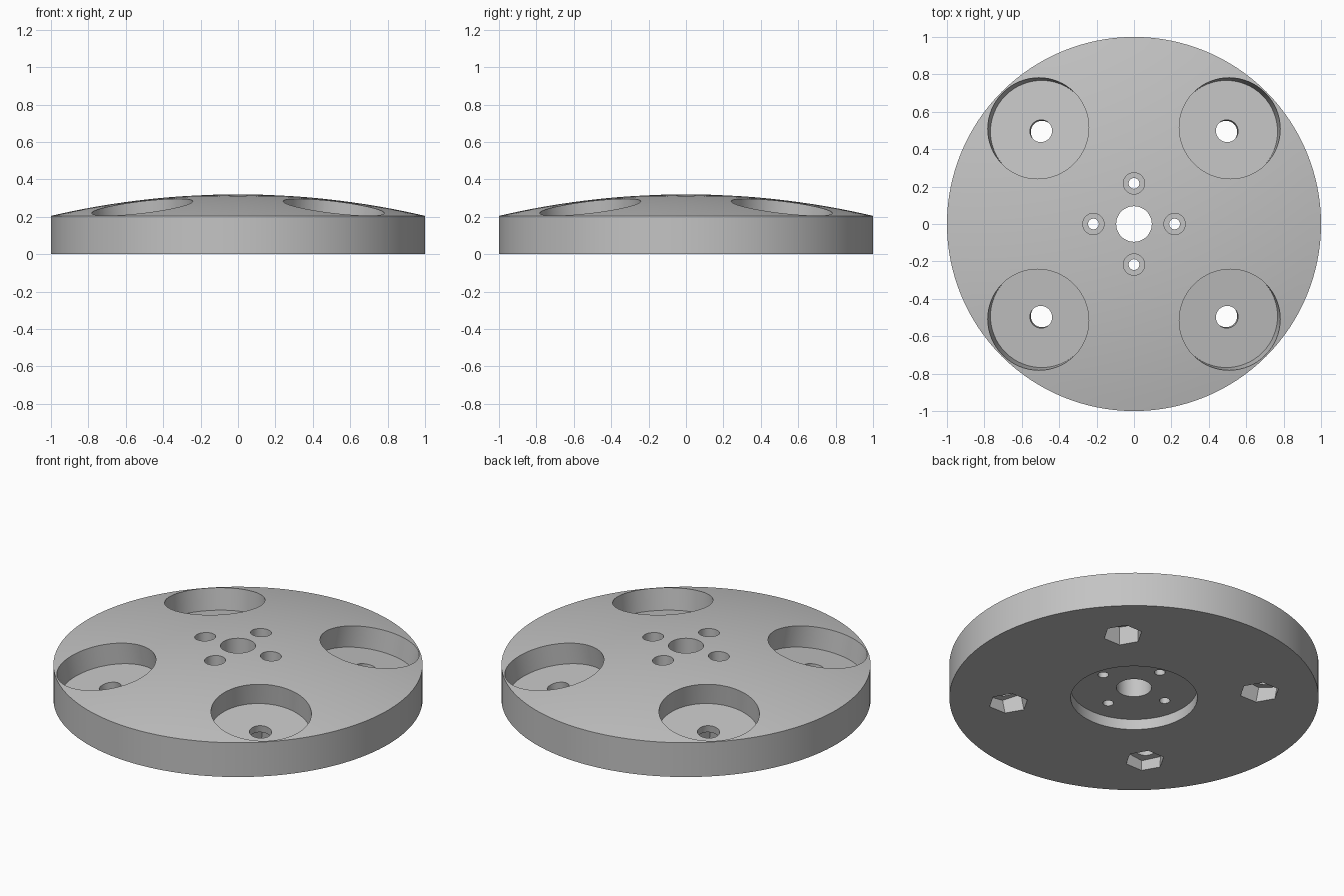
import bpy, bmesh, math
from mathutils import Vector, Matrix

if "Cube" in bpy.data.objects:
    bpy.data.objects.remove(bpy.data.objects["Cube"], do_unlink=True)

WALL_Z, TOP_Z = 0.205, 0.32
RISE = TOP_Z - WALL_Z
R = (1 + RISE ** 2) / (2 * RISE)          # radius of the domed top
CENTRE = Vector((0, 0, TOP_Z - R))        # centre of the dome sphere

grey = bpy.data.materials.new("plain grey")
grey.use_nodes = True
grey.diffuse_color = (0.55, 0.55, 0.55, 1)
grey.node_tree.nodes["Principled BSDF"].inputs["Base Color"].default_value = (0.55, 0.55, 0.55, 1)


def new_object(name, bm):
    mesh = bpy.data.meshes.new(name)
    bmesh.ops.recalc_face_normals(bm, faces=bm.faces)
    bm.to_mesh(mesh)
    bm.free()
    obj = bpy.data.objects.new(name, mesh)
    bpy.context.collection.objects.link(obj)
    return obj


def lathe(name, profile, sides):
    """Spin a closed (radius, z) outline around the z axis."""
    bm = bmesh.new()
    rings = []
    for i in range(sides):
        a = 2 * math.pi * i / sides
        rings.append([bm.verts.new((r * math.cos(a), r * math.sin(a), z)) for r, z in profile])
    n = len(profile)
    for i in range(sides):
        a, b = rings[i], rings[(i + 1) % sides]
        for j in range(n):
            k = (j + 1) % n
            bm.faces.new((a[j], b[j], b[k], a[k]))
    return new_object(name, bm)


def cutter(name, radius, low, high, sides, origin, direction):
    """Prism running from low to high along a direction from the origin."""
    bm = bmesh.new()
    turn = Vector((0, 0, 1)).rotation_difference(direction).to_matrix().to_4x4()
    base = Matrix.Translation(origin) @ turn
    ends = []
    for z in (low, high):
        ends.append([bm.verts.new(base @ Vector((radius * math.cos(2 * math.pi * i / sides),
                                                 radius * math.sin(2 * math.pi * i / sides), z)))
                     for i in range(sides)])
    bm.faces.new(ends[0][::-1])
    bm.faces.new(ends[1])
    for i in range(sides):
        j = (i + 1) % sides
        bm.faces.new((ends[0][i], ends[0][j], ends[1][j], ends[1][i]))
    obj = new_object(name, bm)
    obj.hide_render = True
    return obj


# Domed disc with central bore and round recess underneath
BORE, RECESS_R, RECESS_Z = 0.095, 0.343, 0.0625
profile = [(BORE, RECESS_Z), (RECESS_R, RECESS_Z), (RECESS_R, 0), (1, 0)]
STEPS = 14
for i in range(STEPS + 1):
    r = 1 + (BORE - 1) * i / STEPS
    profile.append((r, CENTRE.z + math.sqrt(R * R - r * r)))
disc = lathe("domed_disc", profile, 128)

cutters = []

# Four tilted pockets, each with a bolt hole and hexagonal nut trap
FLOOR = R - 0.135
for sx in (1, -1):
    for sy in (1, -1):
        x, y = 0.513 * sx, 0.513 * sy
        axis = Vector((x, y, math.sqrt(R * R - x * x - y * y))).normalized()
        cutters += [
            cutter("pocket_cutter", 0.272, FLOOR, R + 0.2, 64, CENTRE, axis),
            cutter("bolt_hole_cutter", 0.06, FLOOR - 0.09, FLOOR + 0.05, 32, CENTRE, axis),
            cutter("nut_trap_cutter", 0.107, FLOOR - 0.4, FLOOR - 0.043, 6, CENTRE, axis),
        ]

# Four counterbored screw holes around the bore
UP = Vector((0, 0, 1))
for i in range(4):
    a = i * math.pi / 2
    spot = Vector((0.217 * math.cos(a), 0.217 * math.sin(a), 0))
    cutters += [
        cutter("counterbore_cutter", 0.057, 0.19, 0.5, 32, spot, UP),
        cutter("screw_hole_cutter", 0.029, -0.1, 0.25, 20, spot, UP),
    ]

for c in cutters:
    mod = disc.modifiers.new(c.name, 'BOOLEAN')
    mod.operation = 'DIFFERENCE'
    mod.solver = 'EXACT'
    mod.object = c

# Bake the cuts and drop the cutters
graph = bpy.context.evaluated_depsgraph_get()
baked = bpy.data.meshes.new_from_object(disc.evaluated_get(graph))
disc.modifiers.clear()
disc.data = baked
for c in cutters:
    bpy.data.objects.remove(c, do_unlink=True)

baked.materials.clear()
baked.materials.append(grey)
for p in baked.polygons:
    p.material_index = 0

for o in bpy.context.selected_objects:
    o.select_set(False)
disc.select_set(True)
bpy.context.view_layer.objects.active = disc
bpy.ops.object.shade_smooth_by_angle(angle=math.radians(30))
